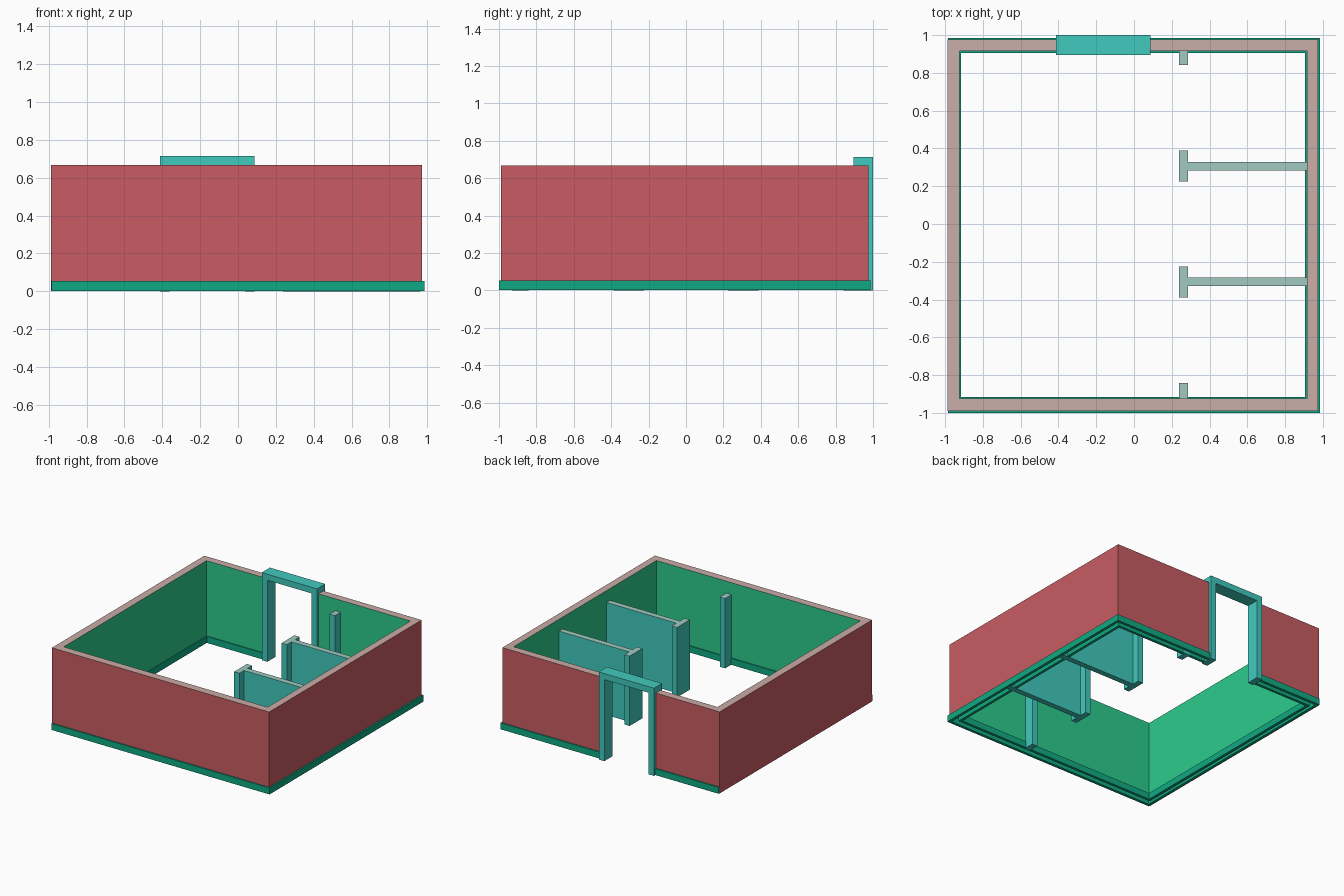
import bpy, bmesh

if "Cube" in bpy.data.objects:
    bpy.data.objects.remove(bpy.data.objects["Cube"])


def material(name, rgb):
    m = bpy.data.materials.new(name)
    m.diffuse_color = (*rgb, 1)
    m.use_nodes = True
    m.node_tree.nodes["Principled BSDF"].inputs["Base Color"].default_value = m.diffuse_color
    return m


RED = material("brick_red", (0.578, 0.107, 0.122))
GREEN = material("inner_green", (0.025, 0.597, 0.262))
PINK = material("wall_top_pink", (0.597, 0.418, 0.392))
BASE = material("skirting_green", (0.005, 0.402, 0.227))
TEAL = material("frame_teal", (0.053, 0.591, 0.515))
PALE = material("partition_top_teal", (0.352, 0.591, 0.527))

DOOR = (-0.385, 0.06)   # gap in the back wall, ends buried in the door posts


def finish(name, bm, mats):
    bmesh.ops.recalc_face_normals(bm, faces=bm.faces)
    me = bpy.data.meshes.new(name)
    bm.to_mesh(me)
    bm.free()
    for m in mats:
        me.materials.append(m)
    ob = bpy.data.objects.new(name, me)
    bpy.context.collection.objects.link(ob)
    return ob


def rect_path(r):
    """Path round a rectangle from one side of the doorway to the other."""
    x0, x1, y0, y1 = r
    return [(DOOR[1], y1), (x1, y1), (x1, y0), (x0, y0), (x0, y1), (DOOR[0], y1)]


def ring(name, outer, inner, z0, z1, mats, bottom):
    """Open ring; mats = outer side, inner side, top and bottom."""
    bm = bmesh.new()
    paths = [[[bm.verts.new((x, y, z)) for x, y in rect_path(r)] for z in (z0, z1)]
             for r in (outer, inner)]
    (ob, ot), (ib, it) = paths
    strips = [(ob, ot, 0), (ib, it, 1), (ot, it, 2)]
    if bottom:
        strips.append((ob, ib, 2))
    for a, b, mi in strips:
        for i in range(5):
            bm.faces.new((a[i], a[i + 1], b[i + 1], b[i])).material_index = mi
    for i in (0, 5):
        bm.faces.new((ob[i], ib[i], it[i], ot[i]))
    return finish(name, bm, mats)


def prism(name, pts, z0, z1, side, top=None):
    """Upright prism from a footprint, with its own top colour."""
    bm = bmesh.new()
    f = bm.faces.new([bm.verts.new((x, y, z0)) for x, y in pts])
    ext = bmesh.ops.extrude_face_region(bm, geom=[f], use_keep_orig=True)["geom"]
    for v in ext:
        if isinstance(v, bmesh.types.BMVert):
            v.co.z = z1
    for face in bm.faces:
        if top and min(v.co.z for v in face.verts) > z1 - 1e-4:
            face.material_index = 1
    return finish(name, bm, [side] + ([top] if top else []))


# Hollow walls, open underneath
ring("walls", (-0.9875, 0.973, -0.989, 0.976), (-0.925, 0.915, -0.925, 0.915),
     0.002, 0.667, [RED, GREEN, PINK], False)

# Skirting boards outside and inside
ring("outer_skirting", (-0.985, 0.985, -1.0, 0.986), (-0.962, 0.962, -0.977, 0.963),
     0.002, 0.054, [BASE] * 3, True)
ring("inner_skirting", (-0.938, 0.928, -0.938, 0.928), (-0.916, 0.906, -0.916, 0.906),
     0.002, 0.054, [BASE] * 3, True)

# Door frame: one arch profile given depth
bm = bmesh.new()
arch = [(-0.412, 0), (-0.362, 0), (-0.362, 0.665), (0.037, 0.665),
        (0.037, 0), (0.087, 0), (0.087, 0.715), (-0.412, 0.715)]
face = bm.faces.new([bm.verts.new((x, 0.895, z)) for x, z in arch])
new = bmesh.ops.extrude_face_region(bm, geom=[face], use_keep_orig=True)["geom"]
for v in new:
    if isinstance(v, bmesh.types.BMVert):
        v.co.y = 1.0
finish("door_frame", bm, [TEAL])

# T-shaped partitions and wall pilasters, repeated on both sides
XA, XB, H = 0.237, 0.285, 0.57
for label, s in (("back", 1), ("front", -1)):
    c = 0.306 * s
    tee = [(XA, c - 0.082), (XB, c - 0.082), (XB, c - 0.023), (0.965, c - 0.023),
           (0.965, c + 0.023), (XB, c + 0.023), (XB, c + 0.082), (XA, c + 0.082)]
    prism(label + "_partition", tee, 0, H, TEAL, PALE)
    ya, yb = 0.843 * s, 0.93 * s
    prism(label + "_pilaster", [(XA, ya), (XB, ya), (XB, yb), (XA, yb)], 0, H, TEAL, PALE)
